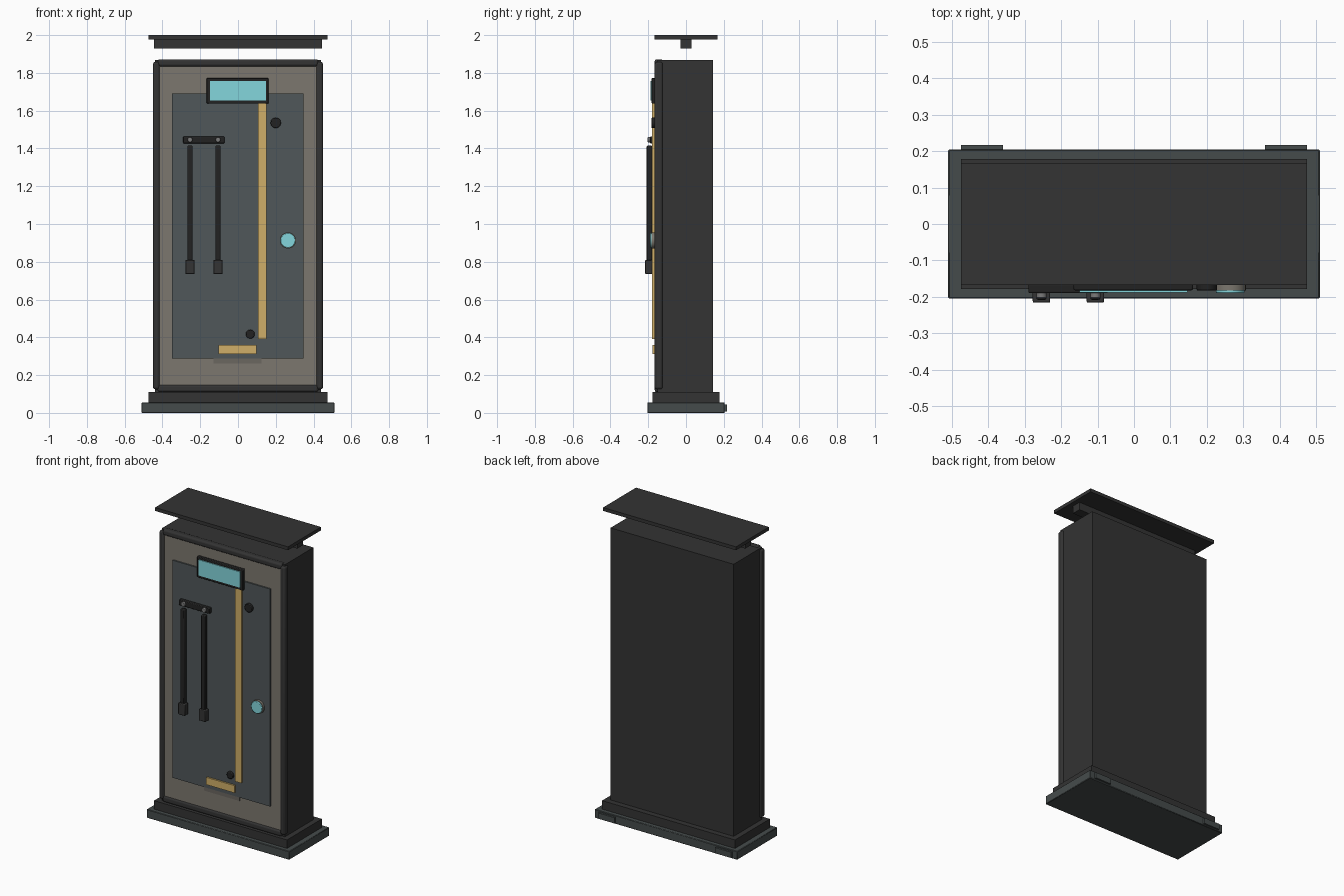
import bpy
import math

old = bpy.data.objects.get("Cube")
if old:
    bpy.data.objects.remove(old, do_unlink=True)


def material(name, r, g, b):
    m = bpy.data.materials.new(name)
    m.use_nodes = True
    m.diffuse_color = (r, g, b, 1)
    m.node_tree.nodes["Principled BSDF"].inputs["Base Color"].default_value = (r, g, b, 1)
    return m


CHARCOAL = material("charcoal", .033, .033, .033)
SLATE = material("slate", .06, .071, .071)
PANEL = material("panel_grey", .08, .095, .1)
TAUPE = material("taupe", .2, .184, .156)
DULL = material("dull_taupe", .145, .135, .115)
CYAN = material("cyan_glass", .23, .67, .72)
GOLD = material("brass", .63, .43, .14)
BLACK = material("black", .016, .016, .016)
STEEL = material("steel", .2, .2, .2)


def finish(ob, name, mat, bevel=0, segments=2):
    ob.name = name
    ob.data.materials.append(mat)
    if bevel:
        mod = ob.modifiers.new("Bevel", "BEVEL")
        mod.width, mod.segments = bevel, segments
    bpy.ops.object.shade_smooth_by_angle(angle=math.radians(35))
    return ob


def box(name, x, y, z, mat, bevel=0, segments=2):
    """Box from (min, max) pairs on each axis."""
    spans = (x, y, z)
    bpy.ops.mesh.primitive_cube_add(size=1, location=[(a + b) / 2 for a, b in spans])
    ob = bpy.context.object
    ob.scale = [b - a for a, b in spans]
    bpy.ops.object.transform_apply(location=False, rotation=False, scale=True)
    return finish(ob, name, mat, bevel, segments)


def disc(name, x, z, radius, y, mat, sides=24, bevel=0):
    """Cylinder pointing out of the front, between two y values."""
    bpy.ops.mesh.primitive_cylinder_add(
        vertices=sides, radius=radius, depth=y[1] - y[0],
        location=(x, sum(y) / 2, z), rotation=(math.pi / 2, 0, 0))
    return finish(bpy.context.object, name, mat, bevel)


# Base, plinth and rear feet
box("base", (-.51, .51), (-.205, .205), (0, .055), SLATE, .003, 1)
box("plinth", (-.475, .475), (-.178, .178), (.055, .11), CHARCOAL)
for side, s in (("left", 1), ("right", -1)):
    box(side + "_rear_foot", sorted((s * .36, s * .475)), (.2, .217), (.008, .045), SLATE)

# Cabinet, and canopy on its beam
box("cabinet", (-.44, .44), (-.15, .142), (.11, 1.868), CHARCOAL)
box("canopy_beam", (-.445, .445), (-.03, .03), (1.928, 1.98), CHARCOAL)
box("canopy", (-.475, .475), (-.168, .168), (1.978, 2), CHARCOAL)

# Rounded front frame
for side, s in (("left", 1), ("right", -1)):
    box(side + "_frame_post", sorted((s * .414, s * .45)), (-.166, -.123),
        (.125, 1.858), CHARCOAL, .012, 3)
for name, z in (("top_frame_bar", (1.834, 1.872)), ("bottom_frame_bar", (.11, .15))):
    box(name, (-.425, .425), (-.166, -.123), z, CHARCOAL, .012, 3)

# Layered front panels
box("face_panel", (-.416, .416), (-.158, -.14), (.148, 1.836), TAUPE)
box("inner_panel", (-.35, .347), (-.167, -.15), (.287, 1.692), PANEL)
box("lower_plate", (-.13, .125), (-.163, -.15), (.262, .288), DULL)

# Display
box("display_bezel", (-.166, .162), (-.182, -.16), (1.637, 1.772), BLACK, .004)
box("display_screen", (-.149, .147), (-.188, -.17), (1.655, 1.757), CYAN)

# Brass strips
box("long_strip", (.105, .15), (-.18, -.16), (.39, 1.65), GOLD)
box("short_strip", (-.103, .098), (-.178, -.16), (.313, .36), GOLD)

# Bolts and round button
disc("upper_bolt", .2, 1.535, .028, (-.183, -.16), BLACK, 12, .004)
disc("lower_bolt", .065, .417, .024, (-.178, -.16), BLACK, 12, .004)
disc("button_ring", .264, .913, .043, (-.182, -.16), TAUPE, 32)
disc("button", .264, .913, .039, (-.19, -.17), CYAN, 32, .003)

# Bracket with two hanging rods and weights
box("bracket", (-.29, -.072), (-.19, -.165), (1.427, 1.463), BLACK, .004)
for side, x in (("right", -.254), ("left", -.106)):
    disc(side + "_bracket_screw", x, 1.446, .014, (-.203, -.18), STEEL, 16, .003)
    box(side + "_rod", (x - .014, x + .014), (-.208, -.18), (.805, 1.415), BLACK, .005)
    box(side + "_weight", (x - .024, x + .024), (-.216, -.18), (.735, .81), CHARCOAL, .004)
